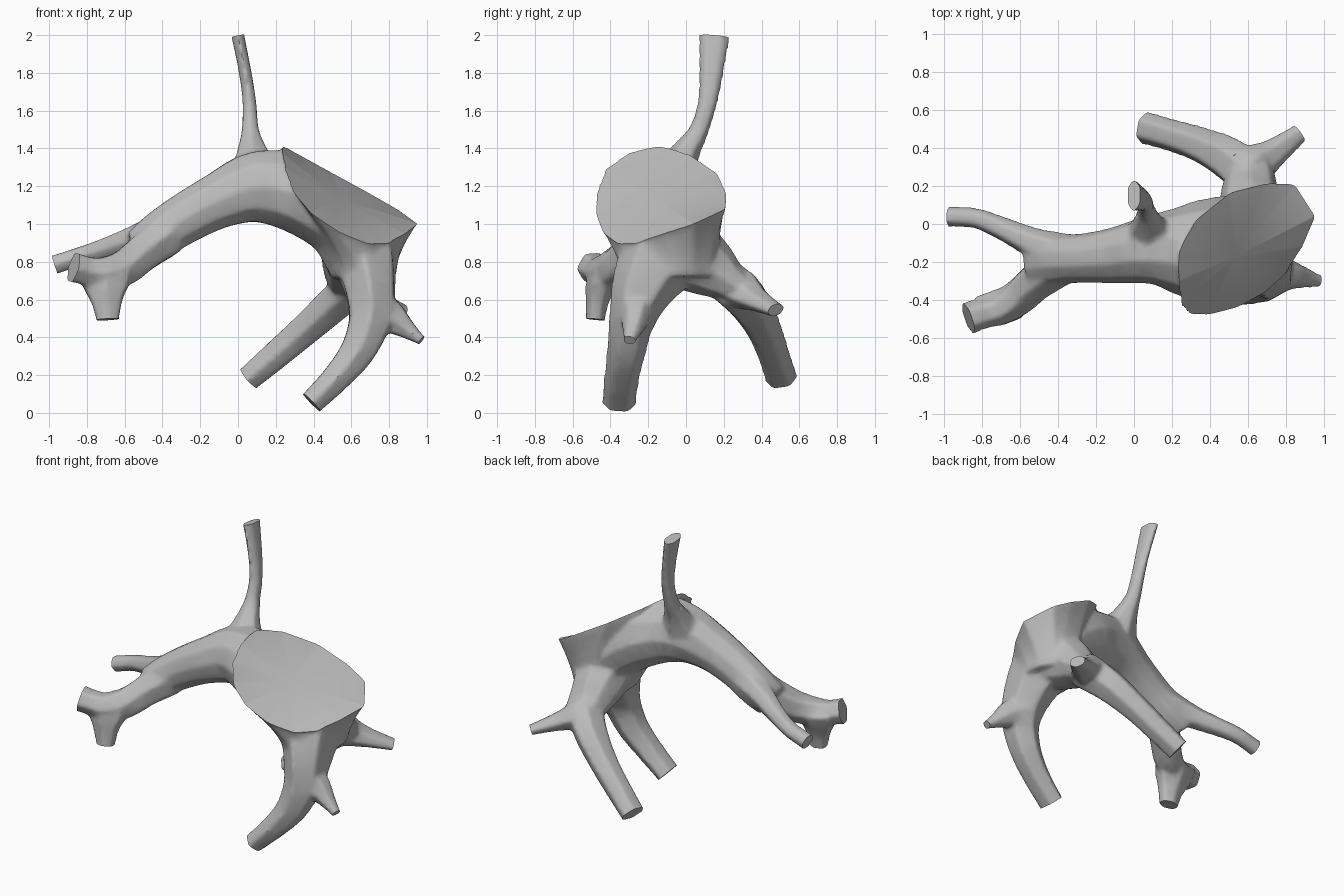
import bpy, bmesh, math
from mathutils import Vector, Matrix

if "Cube" in bpy.data.objects:
    bpy.data.objects.remove(bpy.data.objects["Cube"])

wood = bpy.data.materials.new("grey_wood")
wood.diffuse_color = (0.5, 0.5, 0.5, 1)
wood.use_nodes = True
wood.node_tree.nodes["Principled BSDF"].inputs["Base Color"].default_value = wood.diffuse_color


def spline(p, steps=4):
    """Catmull-Rom curve through tuples of any length."""
    q = [Vector(v) for v in p]
    q = [q[0] * 2 - q[1]] + q + [q[-1] * 2 - q[-2]]
    out = []
    for i in range(1, len(q) - 2):
        a, b, c, d = q[i - 1:i + 3]
        for s in range(steps):
            t = s / steps
            out.append(0.5 * (2 * b + (c - a) * t + (2 * a - 5 * b + 4 * c - d) * t * t
                              + (3 * b - a - 3 * c + d) * t ** 3))
    return out + [q[-2]]


def loft(bm, rings):
    """Skin a stack of equal rings into a closed solid."""
    vs = [[bm.verts.new(p) for p in r] for r in rings]
    n = len(vs[0])
    faces = []
    for a, b in zip(vs, vs[1:]):
        for i in range(n):
            j = (i + 1) % n
            faces.append(bm.faces.new((a[i], a[j], b[j], b[i])))
    for ring in (vs[0], vs[-1]):
        c = bm.verts.new(sum((v.co for v in ring), Vector()) / n)
        for i in range(n):
            faces.append(bm.faces.new((ring[i], ring[(i + 1) % n], c)))
    bmesh.ops.recalc_face_normals(bm, faces=faces)


def make_object(name, bm):
    me = bpy.data.meshes.new(name)
    bm.to_mesh(me)
    bm.free()
    ob = bpy.data.objects.new(name, me)
    bpy.context.collection.objects.link(ob)
    return ob


solid, trim = bmesh.new(), bmesh.new()


def limb(points, side=(0, 1, 0), cut=True, sides=6):
    """Tapered limb; each point is x, y, z, radius along side, other radius."""
    pts = [p if len(p) == 5 else p + (p[3],) for p in points]
    path = [(Vector(p[:3]), p[3] * 1.07, p[4] * 1.07) for p in map(tuple, spline([Vector(p) for p in pts]))]
    end = path[-1]
    t_end = (end[0] - path[-2][0]).normalized()
    if cut:
        path.append((end[0] + t_end * 0.08, end[1], end[2]))
    rings = []
    for i, (p, ru, rv) in enumerate(path):
        t = (path[min(i + 1, len(path) - 1)][0] - path[max(i - 1, 0)][0]).normalized()
        u = Vector(side)
        u = (u - t * u.dot(t)).normalized()
        v = t.cross(u)
        rings.append([p + u * ru * math.cos(2 * math.pi * k / sides)
                      + v * rv * math.sin(2 * math.pi * k / sides) for k in range(sides)])
    loft(solid, rings)
    if cut:  # flat sawn end
        m = Matrix.Translation(end[0] + t_end * 0.1) @ t_end.to_track_quat('Z', 'Y').to_matrix().to_4x4()
        r = max(end[1:]) * 1.6
        bmesh.ops.create_cone(trim, cap_ends=True, segments=8, radius1=r, radius2=r, depth=0.2, matrix=m)


# trunk under the big sawn face
rim = [Vector(p) for p in (
    (.95, .04, 1.0), (.84, .21, 1.08), (.70, .215, 1.16), (.5, .165, 1.27), (.32, .02, 1.37),
    (.24, -.14, 1.41), (.23, -.3, 1.38), (.245, -.425, 1.295), (.28, -.475, 1.18), (.38, -.48, 1.06),
    (.53, -.44, .96), (.68, -.36, .9), (.78, -.27, .9), (.88, -.12, .95))]
mid = sum(rim, Vector()) / len(rim)
up = Vector((.6, -.45, .8)).normalized()
base = []
for p in rim:
    a = math.atan2(p.y - mid.y, p.x - mid.x)
    base.append(Vector((.66 + .18 * math.cos(a), -.08 + .26 * math.sin(a), .72)))
rings = [[p + up * .08 + (p - mid) * .05 for p in rim]]
for k in range(7):
    t = k / 6
    e = 1 - (1 - t) ** 1.45
    rings.append([Vector((p.x + (b.x - p.x) * e, p.y + (b.y - p.y) * e, p.z + (b.z - p.z) * t))
                  for p, b in zip(rim, base)])
loft(solid, rings)
loft(trim, [[mid + (p - mid) * 1.18 + up * h for p in rim] for h in (0, .4)])

# long arm, arching out of the trunk, and its forked tip
limb([(.66, -.1, .78, .22, .17), (.54, -.11, 1.01, .25, .19), (.31, -.14, 1.16, .24, .2),
      (.1, -.135, 1.195, .175, .185), (-.1, -.165, 1.125, .14, .145), (-.28, -.18, 1.03, .122, .13),
      (-.42, -.185, .94, .128, .12), (-.53, -.2, .865, .125, .1)], cut=False, sides=10)
limb([(-.38, -.15, .98, .1), (-.55, -.09, .92, .075), (-.7, -.02, .87, .06),
      (-.83, .03, .83, .053), (-.97, .04, .785, .053)])
limb([(-.38, -.2, .94, .12), (-.5, -.29, .85, .105), (-.6, -.38, .77, .095, .1),
      (-.71, -.445, .74, .085, .09), (-.79, -.467, .75, .08), (-.87, -.495, .77, .083)])
limb([(-.70, -.42, .77, .09, .14), (-.7, -.45, .68, .078, .13), (-.695, -.47, .59, .06, .088),
      (-.69, -.48, .495, .05, .063)])

# upright shoot
limb([(.09, -.08, 1.24, .13, .15), (.075, .0, 1.38, .075, .085), (.065, .07, 1.5, .052, .048),
      (.06, .115, 1.65, .053, .038), (.035, .135, 1.82, .066, .035), (.0, .15, 1.993, .083, .036)])

# front leg and its spur
limb([(.65, -.1, .88, .23, .19), (.695, -.22, .68, .17, .145), (.7, -.285, .5, .118, .12),
      (.635, -.315, .33, .1, .098), (.52, -.34, .185, .09, .08), (.39, -.355, .055, .088, .068)])
limb([(.7, -.26, .54, .13, .15), (.8, -.265, .51, .085, .1), (.89, -.28, .445, .055, .055),
      (.97, -.3, .385, .035, .027)])

# back legs
limb([(.64, -.05, .88, .2), (.61, .12, .77, .155), (.61, .24, .685, .13, .1), (.61, .34, .625, .1, .085)],
     (1, 0, 0), cut=False, sides=8)
limb([(.62, .24, .68, .13, .11), (.5, .34, .57, .115, .1), (.35, .415, .435, .092, .088),
      (.2, .465, .305, .083, .08), (.06, .505, .185, .084, .07)])
limb([(.61, .29, .65, .125, .1), (.73, .37, .6, .08, .06), (.868, .475, .545, .053, .034)])

# blend everything into one piece, then saw the ends flat
root = make_object("stump_root", solid)
saw = make_object("saw_cutters", trim)
saw.hide_render = True
saw.hide_viewport = True
m = root.modifiers.new("blend", 'REMESH')
m.mode, m.voxel_size = 'VOXEL', 0.014
m = root.modifiers.new("soften", 'SMOOTH')
m.factor, m.iterations = 0.5, 7
m = root.modifiers.new("simplify", 'DECIMATE')
m.ratio = 0.2
m = root.modifiers.new("saw", 'BOOLEAN')
m.operation, m.object, m.solver = 'DIFFERENCE', saw, 'EXACT'
final = bpy.data.meshes.new_from_object(root.evaluated_get(bpy.context.evaluated_depsgraph_get()))
root.modifiers.clear()
root.data = final
final.materials.clear()
final.materials.append(wood)
bpy.data.objects.remove(saw)

bpy.context.view_layer.objects.active = root
root.select_set(True)
bpy.ops.object.shade_smooth_by_angle(angle=math.radians(40))
